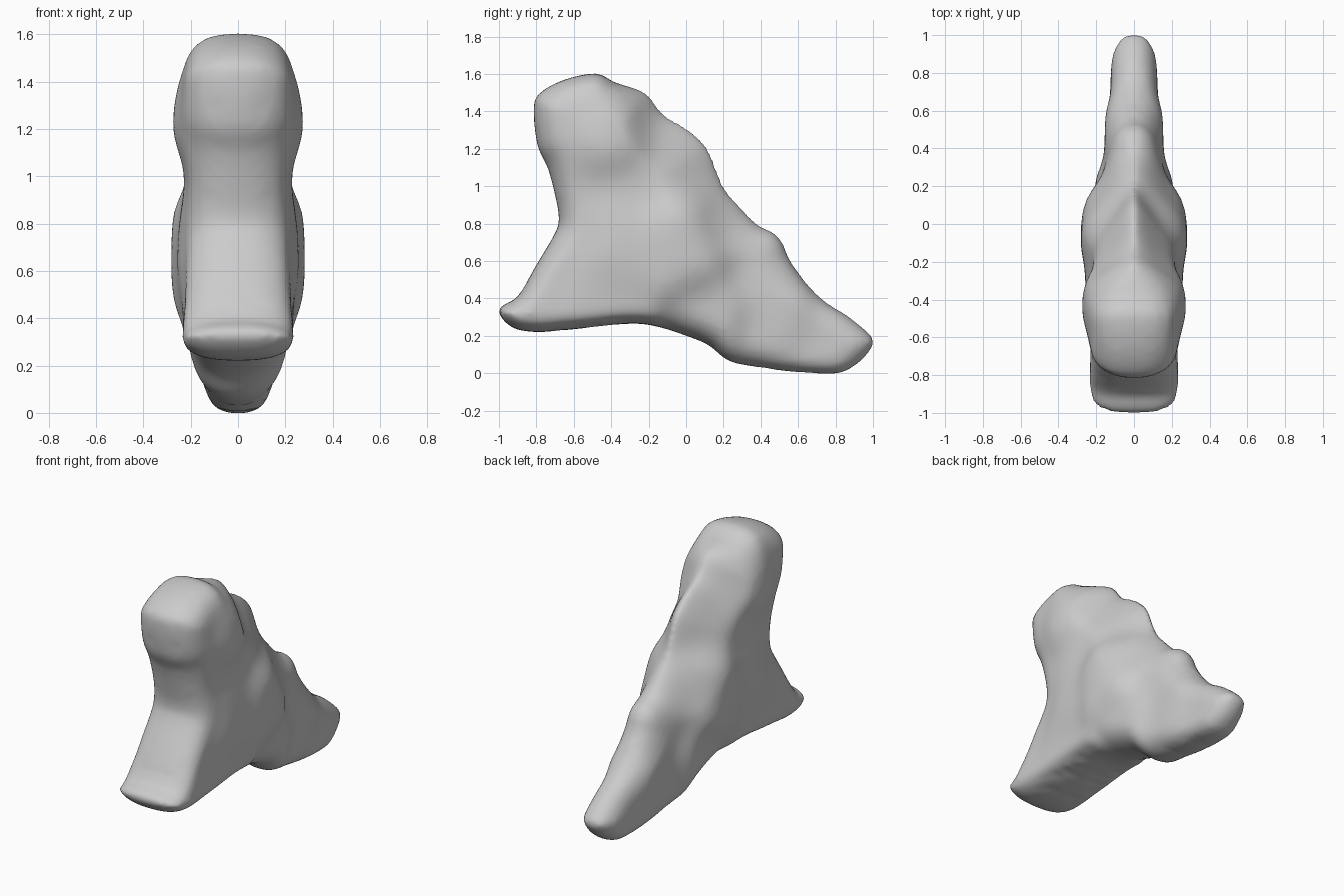
import bpy, bmesh, math
from mathutils import Vector
from mathutils.geometry import delaunay_2d_cdt

if "Cube" in bpy.data.objects:
    bpy.data.objects.remove(bpy.data.objects["Cube"])

# Side outline (y, z): crown, back, tail, underside, front foot, chest, face
OUTLINE = [(-.48, 1.603), (-.38, 1.555), (-.22, 1.50), (-.12, 1.385), (.02, 1.30),
           (.12, 1.2), (.20, 1.0), (.28, .9), (.38, .795), (.47, .75), (.52, .69),
           (.56, .6), (.70, .42), (.86, .31), (.97, .22), (1.005, .165), (.95, .08),
           (.86, .015), (.78, -.002), (.6, .005), (.4, .03), (.23, .065), (.12, .15),
           (0, .2), (-.15, .248), (-.3, .265), (-.6, .235), (-.8, .22), (-.93, .245),
           (-1.003, .325), (-.97, .37), (-.9, .41), (-.8, .58), (-.70, .75), (-.68, .83),
           (-.70, .95), (-.74, 1.1), (-.795, 1.22), (-.815, 1.42), (-.78, 1.5),
           (-.65, 1.57)]

# Width controls: y, z, half width, edge rounding radius, rounding power (low = ridge)
WIDTHS = [(-.70, 1.38, .23, .18, 2.3), (-.68, 1.15, .23, .18, 2.2),
          (-.42, 1.2, .295, .22, 2.2), (-.42, 1.38, .265, .22, 2.2),
          (-.5, 1.55, .20, .12, 2.6), (-.60, .97, .20, .15, 2.3),
          (-.35, 1.0, .215, .2, 2.2), (-.62, .8, .21, .13, 2.3),
          (-.72, .56, .22, .12, 2.4), (-.38, .82, .255, .2, 2.2),
          (-.35, .6, .26, .2, 2.2), (-.45, .42, .235, .1, 2.5),
          (0, .6, .285, .25, 2.1), (-.02, .82, .285, .32, 1.8),
          (.05, 1.12, .165, .32, 1.3), (-.08, 1.28, .17, .32, 1.3),
          (-.22, 1.38, .225, .3, 1.4), (-.15, 1.05, .215, .35, 1.6),
          (.22, .78, .19, .3, 1.5), (.40, .55, .155, .2, 1.9),
          (.47, .25, .155, .15, 2.2), (.8, .2, .118, .16, 2.2),
          (.7, .04, .13, .08, 2.4), (-.85, .32, .235, .1, 2.5),
          (-.4, .30, .225, .08, 2.5), (.12, .35, .21, .16, 2.2),
          (.48, .71, .09, .08, 2.1)]


def spline(pts, n=4):
    """Closed smooth curve through the points."""
    out = []
    for i in range(len(pts)):
        a, b, c, d = (Vector(pts[(i + k) % len(pts)]) for k in (-1, 0, 1, 2))
        for s in range(n):
            t = s / n
            out.append(.5 * (2 * b + (c - a) * t + (2 * a - 5 * b + 4 * c - d) * t * t
                             + (3 * b - a - 3 * c + d) * t ** 3))
    return out


edge = spline(OUTLINE)
N = len(edge)


def edge_distance(p):
    best = 9
    for i in range(N):
        a, b = edge[i], edge[(i + 1) % N]
        ab = b - a
        t = max(0, min(1, (p - a).dot(ab) / ab.length_squared))
        best = min(best, (p - a - ab * t).length)
    return best


def half_width(p):
    d = edge_distance(p)
    sw = sx = sr = sp = 0
    for y, z, w, r, q in WIDTHS:
        k = math.exp(-((p.x - y) ** 2 + (p.y - z) ** 2) / (2 * .11 ** 2)) + 1e-7
        sw, sx, sr, sp = sw + k, sx + k * w, sr + k * r, sp + k * q
    u, q = 1 - min(1, d * sw / sr), sp / sw
    return sx / sw * max(0, 1 - u ** q) ** (1 / q)


# Points across the side view: outline, inset rims for rounding, then a grid
pts = list(edge)
for i in range(N):
    t = (edge[(i + 1) % N] - edge[i - 1]).normalized()
    inward = Vector((t.y, -t.x))
    for off in (.003, .012):
        pts.append(edge[i] + inward * off)
for iy in range(-39, 40):
    for iz in range(0, 64):
        p = Vector((iy * .025, iz * .025))
        if edge_distance(p) > .02:
            pts.append(p)
verts, _, faces, *_ = delaunay_2d_cdt(pts, [(i, (i + 1) % N) for i in range(N)], [], 1, 1e-5)

# Inflate one half of the body
bm = bmesh.new()
bv = []
for v in verts:
    on_edge = edge_distance(v) < .001
    bv.append(bm.verts.new((0 if on_edge else half_width(v), v.x, v.y)))
for f in faces:
    bm.faces.new([bv[i] for i in f])
bmesh.ops.delete(bm, geom=[v for v in bm.verts if not v.link_faces], context='VERTS')
bmesh.ops.recalc_face_normals(bm, faces=bm.faces)
if sum(f.normal.x * f.calc_area() for f in bm.faces) < 0:
    bmesh.ops.reverse_faces(bm, faces=bm.faces)
mesh = bpy.data.meshes.new("seated_animal_body")
bm.to_mesh(mesh)
bm.free()
body = bpy.data.objects.new("seated_animal_body", mesh)
bpy.context.collection.objects.link(body)

# Mirror to the other side, fuse and soften
mirror = body.modifiers.new("mirror", 'MIRROR')
mirror.merge_threshold = .001
remesh = body.modifiers.new("fuse", 'REMESH')
remesh.mode = 'VOXEL'
remesh.voxel_size = .018
remesh.use_smooth_shade = True
soften = body.modifiers.new("soften", 'SMOOTH')
soften.factor = .5
soften.iterations = 8
